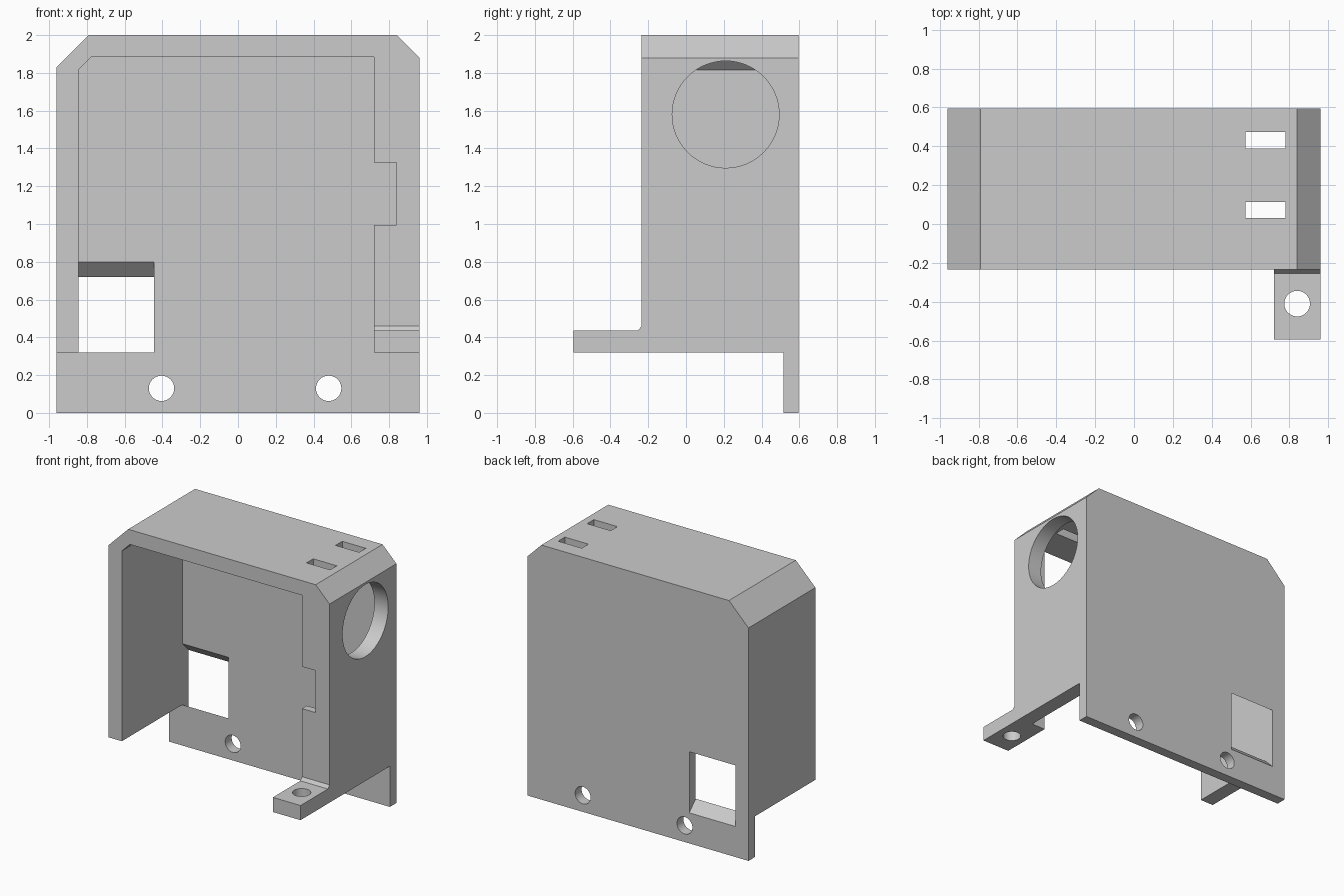
import bpy
import math

if "Cube" in bpy.data.objects:
    bpy.data.objects.remove(bpy.data.objects["Cube"], do_unlink=True)

grey = bpy.data.materials.new("light_grey")
grey.use_nodes = True
grey.diffuse_color = (0.6, 0.6, 0.6, 1)
grey.node_tree.nodes["Principled BSDF"].inputs["Base Color"].default_value = (0.6, 0.6, 0.6, 1)


def prism(name, profile, axis, start, end):
    """Extrude a 2D profile along x (y, z), y (x, z) or z (x, y)."""
    def place(p, t):
        return {"x": (t, *p), "y": (p[0], t, p[1]), "z": (*p, t)}[axis]
    n = len(profile)
    verts = [place(p, t) for t in (start, end) for p in profile]
    faces = [tuple(range(n)), tuple(range(n, 2 * n))]
    faces += [(i, (i + 1) % n, n + (i + 1) % n, n + i) for i in range(n)]
    mesh = bpy.data.meshes.new(name)
    mesh.from_pydata(verts, [], faces)
    mesh.materials.append(grey)
    obj = bpy.data.objects.new(name, mesh)
    bpy.context.collection.objects.link(obj)
    # Consistent outward normals
    bpy.context.view_layer.objects.active = obj
    bpy.ops.object.mode_set(mode="EDIT")
    bpy.ops.mesh.select_all(action="SELECT")
    bpy.ops.mesh.normals_make_consistent(inside=False)
    bpy.ops.object.mode_set(mode="OBJECT")
    return obj


def rect(a0, a1, b0, b1):
    return [(a0, b0), (a1, b0), (a1, b1), (a0, b1)]


def circle(a, b, r, n=64):
    return [(a + r * math.cos(math.tau * i / n), b + r * math.sin(math.tau * i / n))
            for i in range(n)]


def combine(target, tool, operation="DIFFERENCE"):
    mod = target.modifiers.new(tool.name, "BOOLEAN")
    mod.operation = operation
    mod.solver = "EXACT"
    mod.object = tool
    bpy.context.view_layer.objects.active = target
    bpy.ops.object.modifier_apply(modifier=mod.name)
    bpy.data.objects.remove(tool, do_unlink=True)


FRONT, BACK, PLATE = -0.235, 0.595, 0.515
LIP = FRONT + 0.06
FLOOR, CEILING = 0.32, 1.885
LEFT, RIGHT = -0.845, 0.84

# Outer block with two chamfered top corners
housing = prism("housing", [(-0.96, 0), (0.96, 0), (0.96, 1.88), (0.84, 2),
                            (-0.79, 2), (-0.96, 1.83)], "y", FRONT, BACK)

# Mounting foot with a small chamfer against the wall
foot = prism("foot", [(-0.595, 0.2), (-0.1, 0.2), (-0.1, 0.46), (FRONT, 0.46),
                      (FRONT - 0.02, 0.435), (-0.595, 0.435)], "x", 0.6, 0.96)
combine(housing, foot, "UNION")


# Cavity, narrower at the front so that a lip remains
def cavity(right):
    return [(LEFT, -0.2), (right, -0.2), (right, CEILING),
            (LEFT + 0.07, CEILING), (LEFT, CEILING - 0.07)]


combine(housing, prism("front_opening", cavity(0.72), "y", -1, 0.2))
combine(housing, prism("cavity", cavity(RIGHT), "y", LIP, PLATE))
combine(housing, prism("underside", rect(-2, PLATE, -1, FLOOR), "x", -2, 2))
combine(housing, prism("lip_notch", rect(0.6, RIGHT, 0.995, 1.325), "y", -1, 0))

# Slanted window in the back plate
window = [(PLATE - 0.04, 0.36), (BACK + 0.04, 0.2), (BACK + 0.04, 0.68), (PLATE - 0.04, 0.84)]
combine(housing, prism("window", window, "x", LEFT, -0.445))

# Round holes in the side wall, back plate and foot
combine(housing, prism("side_hole", circle(0.21, 1.58, 0.283), "x", 0.7, 1.2))
for x in (-0.405, 0.48):
    combine(housing, prism("screw_hole", circle(x, 0.13, 0.067), "y", 0.4, 0.8))
combine(housing, prism("foot_hole", circle(0.84, -0.41, 0.066), "z", 0.2, 0.6))

# Slots in the roof
for y in (0.03, 0.39):
    combine(housing, prism("roof_slot", rect(0.575, 0.78, y, y + 0.083), "z", 1.7, 2.2))

# Smooth hole walls, keep edges sharp
housing.select_set(True)
bpy.context.view_layer.objects.active = housing
bpy.ops.object.shade_smooth_by_angle(angle=math.radians(30))
